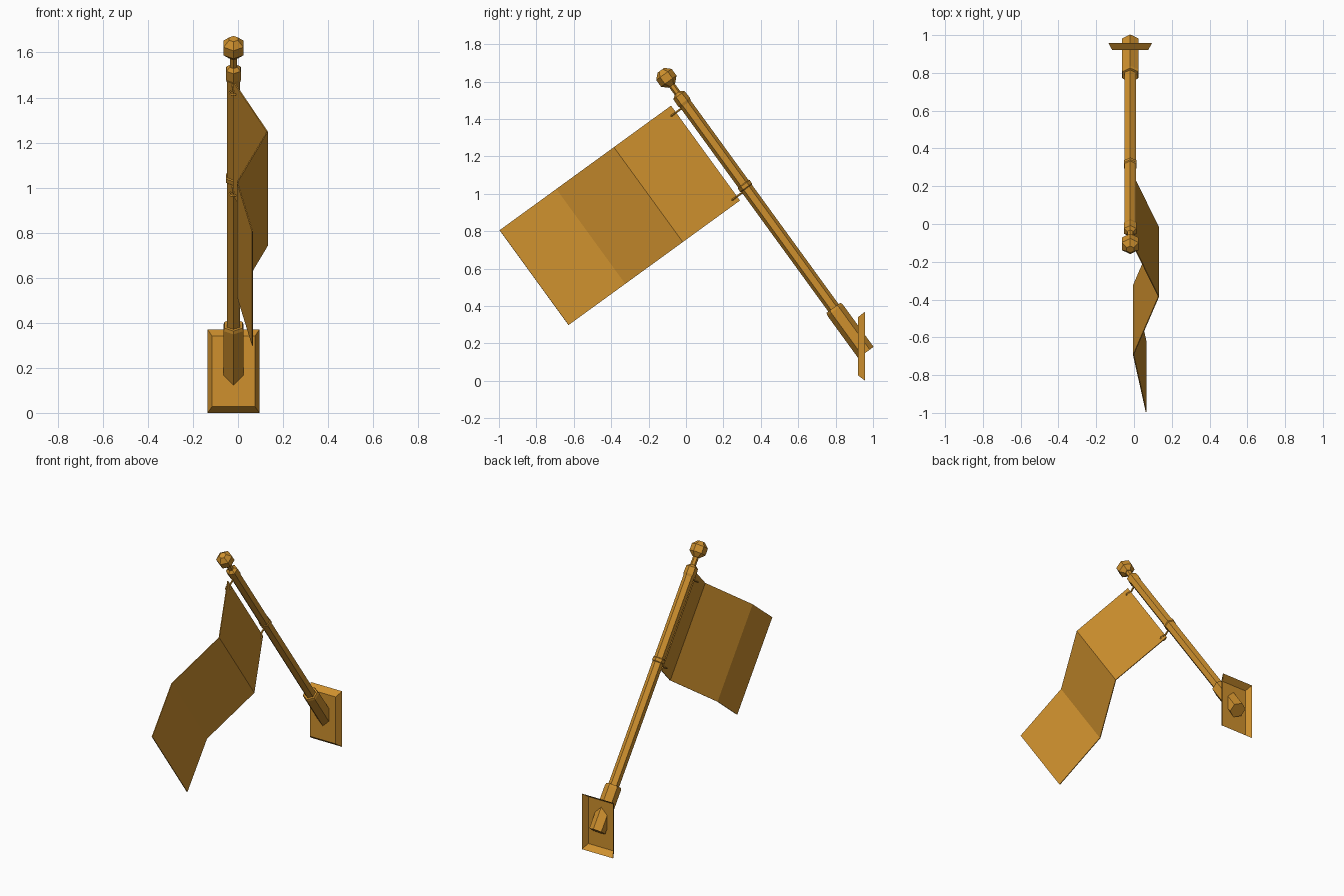
import bpy, bmesh, math
from mathutils import Vector, Matrix

cube = bpy.data.objects.get("Cube")
if cube:
    bpy.data.objects.remove(cube, do_unlink=True)

ochre = bpy.data.materials.new("ochre")
ochre.use_nodes = True
colour = (0.62, 0.28, 0.027, 1)
ochre.diffuse_color = colour
ochre.node_tree.nodes["Principled BSDF"].inputs["Base Color"].default_value = colour

# Tilted frame: local z runs down the pole, local y runs out along the flag
tilt = math.radians(36)
down = Vector((0, math.sin(tilt), -math.cos(tilt)))
out = Vector((0, -math.cos(tilt), -math.sin(tilt)))
side = Vector((1, 0, 0))
origin = Vector((-0.02, -0.105, 1.62))


def place(x, w, t):
    return origin + side * x + out * w + down * t


def finish(name, bm, recalc=True):
    if recalc:
        bmesh.ops.recalc_face_normals(bm, faces=bm.faces[:])
    mesh = bpy.data.meshes.new(name)
    bm.to_mesh(mesh)
    bm.free()
    mesh.materials.append(ochre)
    obj = bpy.data.objects.new(name, mesh)
    bpy.context.collection.objects.link(obj)
    return obj


def lathe(name, profile, sides=6):
    """Closed faceted turning along the pole from (distance, radius) pairs."""
    bm = bmesh.new()
    rings = []
    for t, r in profile:
        angles = [math.tau * i / sides for i in range(sides)]
        rings.append([bm.verts.new(place(r * math.sin(a), r * math.cos(a), t)) for a in angles])
    for a, b in zip(rings, rings[1:]):
        for i in range(sides):
            j = (i + 1) % sides
            bm.faces.new((a[i], a[j], b[j], b[i]))
    bm.faces.new(rings[0])
    bm.faces.new(rings[-1])
    return finish(name, bm)


# Turned parts
lathe("finial", [(-0.05, 0.022), (-0.022, 0.051), (0.022, 0.051), (0.05, 0.022)])
lathe("pole_neck", [(0.04, 0.018), (0.10, 0.018), (0.115, 0.037), (0.16, 0.039), (0.175, 0.034)])
lathe("pole", [(0.17, 0.034), (1.56, 0.034)])
lathe("pole_collar", [(0.70, 0.034), (0.705, 0.039), (0.725, 0.039), (0.73, 0.034)])
lathe("wall_socket", [(1.52, 0.046), (1.535, 0.051), (1.815, 0.051)])

# Wall plate: bevelled shell, open at the back
bm = bmesh.new()
loops = []
for y, half_x, half_z in ((0.92, 0.095, 0.156), (0.958, 0.115, 0.185)):
    corners = ((-1, -1), (1, -1), (1, 1), (-1, 1))
    loops.append([bm.verts.new((-0.02 + half_x * sx, y, 0.185 + half_z * sz)) for sx, sz in corners])
front, back = loops
bm.faces.new(front)
for i in range(4):
    j = (i + 1) % 4
    bm.faces.new((front[j], front[i], back[i], back[j]))
finish("wall_plate", bm, recalc=False)

# Folded flag
bm = bmesh.new()
folds = [(0.0, 0.068), (0.15, 0.445), (0.017, 0.825), (0.085, 1.20)]
columns = [[bm.verts.new(place(x, w, t)) for t in (0.135, 0.762)] for x, w in folds]
for a, b in zip(columns, columns[1:]):
    bm.faces.new((a[0], a[1], b[1], b[0]))
flag = finish("flag", bm)
thick = flag.modifiers.new("thickness", 'SOLIDIFY')
thick.thickness = 0.005
thick.offset = 0

# Flag hooks: a short stem and a faceted ring through the cloth
for label, t in (("upper", 0.18), ("lower", 0.735)):
    bm = bmesh.new()
    turn = out.to_track_quat('Z', 'X').to_matrix().to_4x4()
    bmesh.ops.create_cone(bm, cap_ends=True, segments=6, radius1=0.006, radius2=0.006, depth=0.06,
                          matrix=Matrix.Translation(place(0, 0.05, t)) @ turn)
    finish(label + "_hook_stem", bm)

    bm = bmesh.new()
    around, tube = 8, 4
    grid = []
    for i in range(around):
        a = math.tau * i / around
        ring = []
        for k in range(tube):
            b = math.tau * k / tube
            r = 0.017 + 0.005 * math.cos(b)
            ring.append(bm.verts.new(place(r * math.sin(a), 0.09 + r * math.cos(a), t + 0.005 * math.sin(b))))
        grid.append(ring)
    for i in range(around):
        for k in range(tube):
            n, m = (i + 1) % around, (k + 1) % tube
            bm.faces.new((grid[i][k], grid[n][k], grid[n][m], grid[i][m]))
    finish(label + "_hook_ring", bm)
